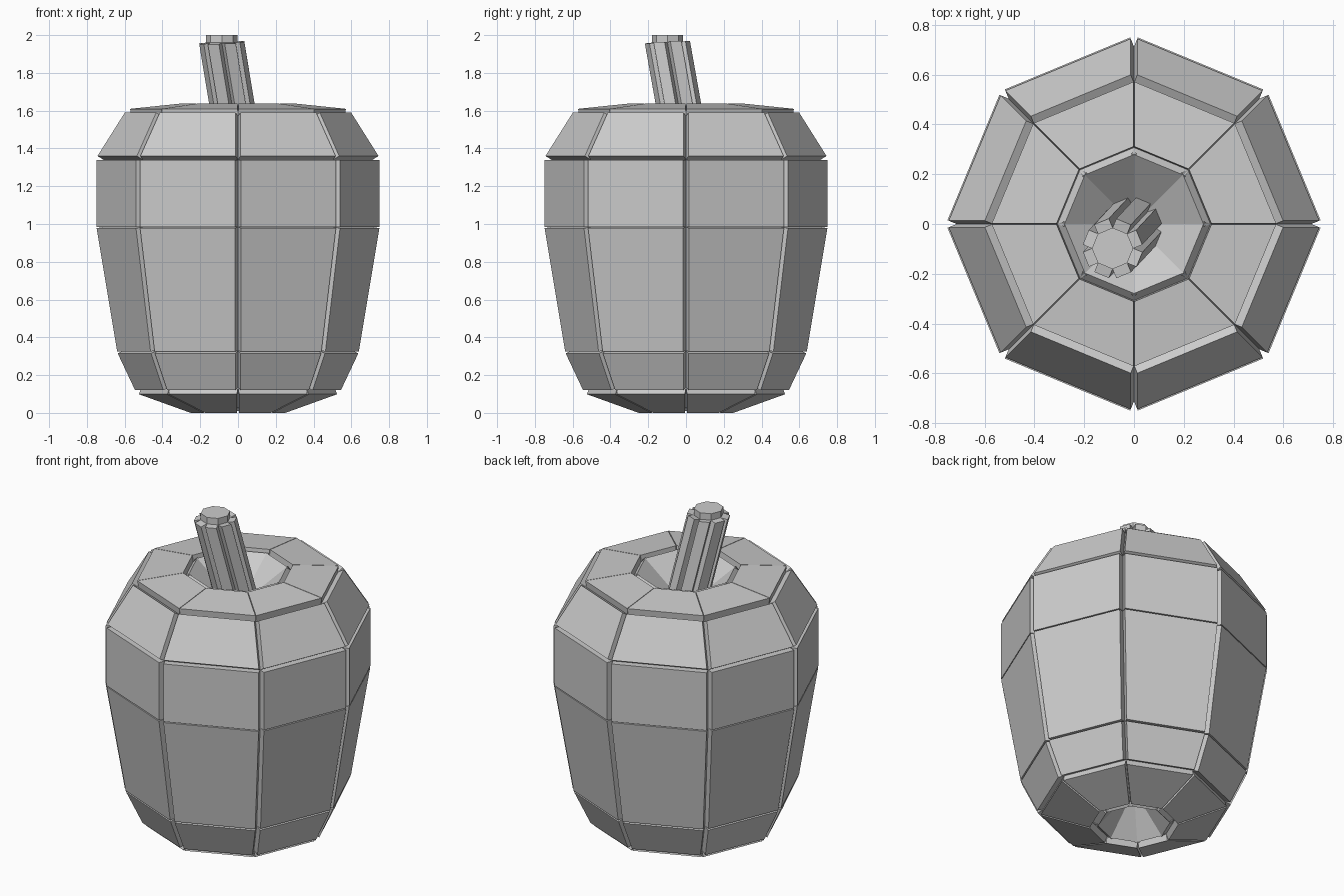
import bpy, bmesh
from math import cos, sin, pi

if "Cube" in bpy.data.objects:
    bpy.data.objects.remove(bpy.data.objects["Cube"])

SIDES = 8
THICK = 0.04   # how far every flat panel is raised along its normal


def panelled_lathe(name, rings, cap_start, cap_end):
    """Loft octagon rings (radius, x, y, z), then raise each face as its own panel."""
    bm = bmesh.new()
    loops = []
    for r, x, y, z in rings:
        loops.append([bm.verts.new((x + r * cos(2 * pi * i / SIDES),
                                    y + r * sin(2 * pi * i / SIDES), z))
                      for i in range(SIDES)])
    for a, b in zip(loops, loops[1:]):
        for i in range(SIDES):
            j = (i + 1) % SIDES
            bm.faces.new((a[i], a[j], b[j], b[i]))
    if cap_start:
        bm.faces.new(loops[0][::-1])
    if cap_end:
        bm.faces.new(loops[-1])
    bm.normal_update()

    # separate, raised panels leave V-shaped grooves between them
    panels = bmesh.ops.extrude_discrete_faces(bm, faces=bm.faces[:])["faces"]
    bm.normal_update()
    for f in panels:
        offset = f.normal * THICK
        for v in f.verts:
            v.co += offset

    mesh = bpy.data.meshes.new(name)
    bm.to_mesh(mesh)
    bm.free()
    obj = bpy.data.objects.new(name, mesh)
    bpy.context.collection.objects.link(obj)
    return obj


# Pepper body: bottom dimple, outer wall, shoulder, stem cavity
profile = [(0.06, 0.23), (0.236, 0.037), (0.511, 0.136), (0.603, 0.331),
           (0.712, 0.984), (0.712, 1.34), (0.567, 1.57), (0.307, 1.597),
           (0.083, 1.42)]
panelled_lathe("pepper_body", [(r, 0, 0, z) for r, z in profile], True, False)

# Leaning stem rising from the cavity
panelled_lathe("stem", [(0.083, 0.005, 0.0, 1.41), (0.083, -0.086, -0.098, 1.96)],
               False, True)
